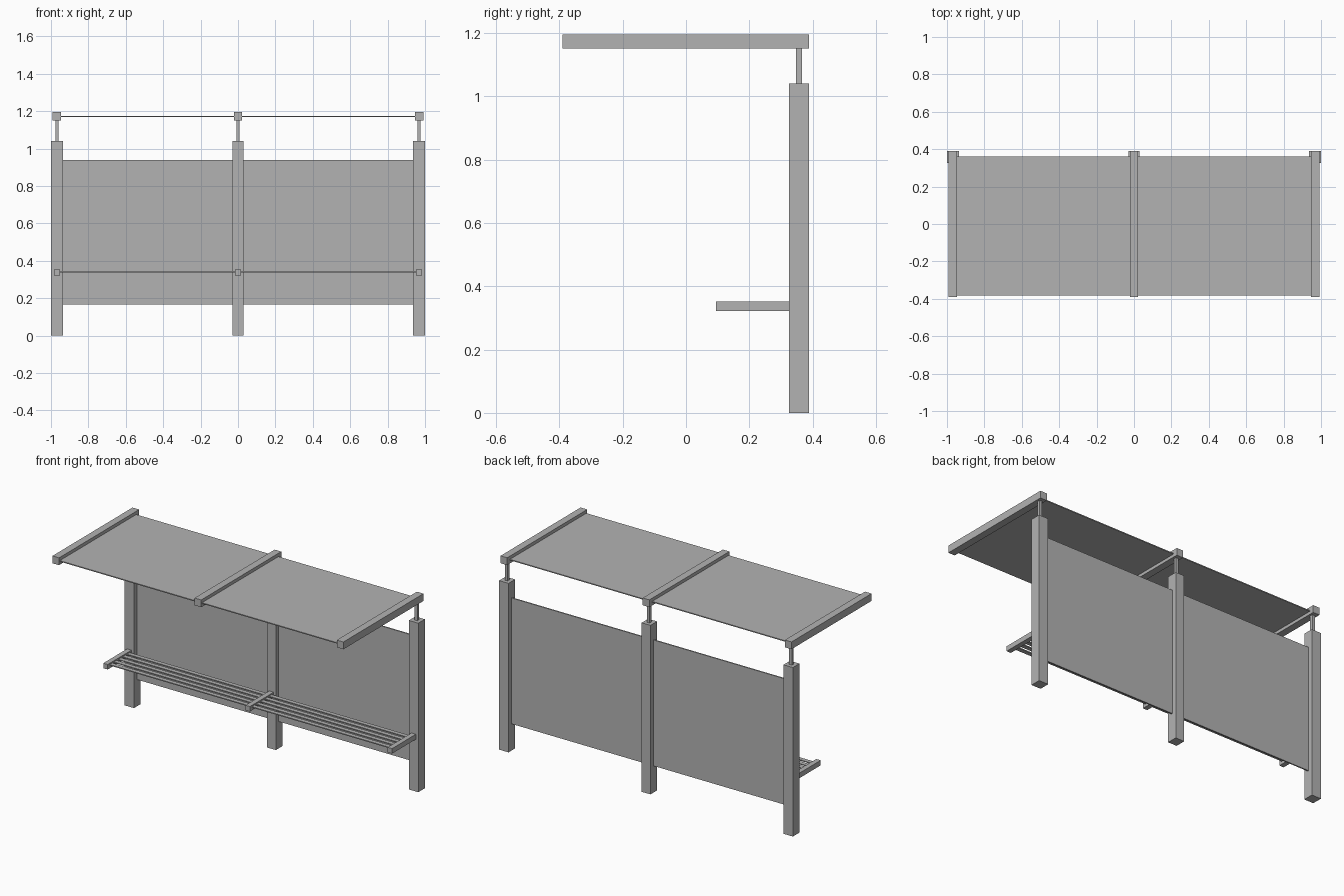
import bpy
import bmesh
from mathutils import Vector

cube = bpy.data.objects.get("Cube")
if cube:
    bpy.data.objects.remove(cube, do_unlink=True)

# Single grey finish
grey = bpy.data.materials.new("plain grey")
grey.use_nodes = True
colour = (0.45, 0.45, 0.45, 1)
grey.diffuse_color = colour
grey.node_tree.nodes["Principled BSDF"].inputs["Base Color"].default_value = colour


def box(name, x, y, z):
    """Box from (min, max) extents along each axis."""
    lo, hi = Vector((x[0], y[0], z[0])), Vector((x[1], y[1], z[1]))
    bm = bmesh.new()
    bmesh.ops.create_cube(bm, size=1)
    for v in bm.verts:
        v.co = (lo + hi) / 2 + v.co * (hi - lo)
    mesh = bpy.data.meshes.new(name)
    bm.to_mesh(mesh)
    bm.free()
    mesh.materials.append(grey)
    obj = bpy.data.objects.new(name, mesh)
    bpy.context.collection.objects.link(obj)
    return obj


def around(c, width):
    return (c - width / 2, c + width / 2)


SPAN = 0.968
POST_Y = 0.357

# Three upright frames: post, pin, roof beam and bench bracket
for side, x in (("right", -SPAN), ("middle", 0), ("left", SPAN)):
    box(side + "_post", around(x, 0.064 if x else 0.06), around(POST_Y, 0.064), (0, 1.04))
    box(side + "_roof_pin", around(x, 0.018), around(POST_Y, 0.018), (1.04, 1.15))
    box(side + "_roof_beam", around(x, 0.045), (-0.39, 0.389), (1.15, 1.195))
    box(side + "_bench_bracket", around(x, 0.03), (0.094, 0.325), (0.321, 0.352))

# Back panels and roof sheets, one per bay
for side, x in (("right", (-SPAN, 0)), ("left", (0, SPAN))):
    box(side + "_back_panel", x, around(POST_Y, 0.008), (0.165, 0.94))
    box(side + "_roof_sheet", x, (-0.382, 0.361), around(1.172, 0.006))

# Bench slats
for i in range(5):
    box(f"bench_slat_{i + 1}", (-SPAN, SPAN), around(0.127 + i * 0.042, 0.026), around(0.341, 0.006))
